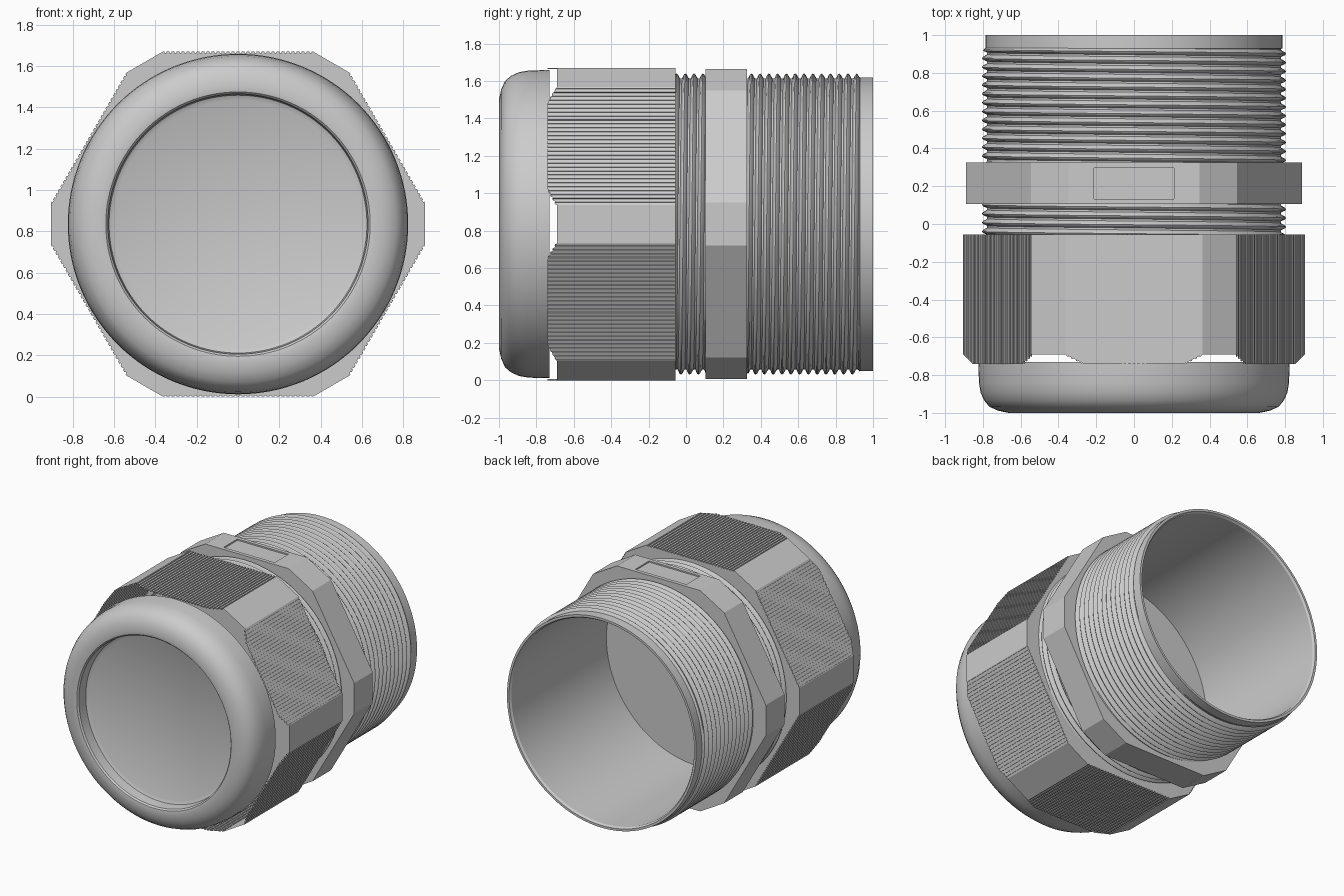
import bpy, bmesh, math
from mathutils import Vector

if "Cube" in bpy.data.objects:
    bpy.data.objects.remove(bpy.data.objects["Cube"])

CZ = 0.835  # height of the main axis

grey = bpy.data.materials.new("light_grey")
grey.use_nodes = True
grey.diffuse_color = (0.6, 0.6, 0.6, 1)
grey.node_tree.nodes["Principled BSDF"].inputs["Base Color"].default_value = (0.6, 0.6, 0.6, 1)


def finish(bm, name, smooth=None):
    mesh = bpy.data.meshes.new(name)
    bm.to_mesh(mesh)
    bm.free()
    obj = bpy.data.objects.new(name, mesh)
    bpy.context.collection.objects.link(obj)
    obj.location.z = CZ
    mesh.materials.append(grey)
    if smooth:
        bpy.ops.object.select_all(action='DESELECT')
        obj.select_set(True)
        bpy.context.view_layer.objects.active = obj
        bpy.ops.object.shade_smooth_by_angle(angle=math.radians(smooth))
    return obj


def lathe(name, point, count, smooth=30, segs=128):
    """Sweep point(i, turn) -> (radius, y) around the y axis."""
    bm = bmesh.new()
    cols = []
    for s in range(segs + 1):
        a = 2 * math.pi * s / segs
        col = []
        for i in range(count):
            r, y = point(i, s / segs)
            col.append(bm.verts.new((r * math.cos(a), y, r * math.sin(a))))
        cols.append(col)
    for c, d in zip(cols, cols[1:]):
        for i in range(count - 1):
            bm.faces.new((c[i], c[i + 1], d[i + 1], d[i]))
    bmesh.ops.remove_doubles(bm, verts=bm.verts, dist=1e-5)
    bmesh.ops.dissolve_degenerate(bm, edges=bm.edges, dist=1e-5)
    return finish(bm, name, smooth)


def revolve(name, profile):
    return lathe(name, lambda i, t: profile[i], len(profile))


def thread(name, start, end, root=0.778, depth=0.027, pitch=0.047):
    """Helical ridge that runs out at both ends."""
    shape = [(0, 0), (0.22, 0), (0.42, 0.8), (0.58, 1), (0.74, 0.8)]
    turns = int((end - start) / pitch) + 3

    def point(i, t):
        n, k = divmod(i, len(shape))
        u, h = shape[k]
        y = start + (n - 1 + u + t) * pitch
        fade = max(0, min(1, (end - y) / pitch * 2, (y - start) / pitch * 2))
        return root + depth * h * fade, max(start, min(end, y))
    return lathe(name, point, turns * len(shape), smooth=25)


def hex_outline(apothem, corner, ribs=0, depth=0.006):
    """Hexagon with trimmed corners and optional grooves on its flats."""
    half = apothem / math.sqrt(3) - 2 * (apothem * 2 / math.sqrt(3) - corner)
    flat = [(-half, apothem)]
    step = 2 * half / max(ribs, 1)
    for i in range(ribs):
        t = -half + i * step
        flat += [(t + step * f, apothem - d) for f, d in
                 ((0.3, 0), (0.3, depth), (0.7, depth), (0.7, 0))]
    flat.append((half, apothem))
    pts = []
    for k in range(6):
        a = math.radians(30 + 60 * k)
        pts += [(r * math.cos(a) - t * math.sin(a), r * math.sin(a) + t * math.cos(a))
                for t, r in flat]
    return pts


def ring_end(bm, y, normal_y, hole=0.77, segs=64):
    """Close an open end at y with a face that has a round hole."""
    rim = [e for e in bm.edges if e.is_boundary and all(abs(v.co.y - y) < 1e-5 for v in e.verts)]
    vs = [bm.verts.new((hole * math.cos(2 * math.pi * i / segs), y,
                        hole * math.sin(2 * math.pi * i / segs))) for i in range(segs)]
    inner = [bm.edges.new((vs[i - 1], vs[i])) for i in range(segs)]
    bmesh.ops.triangle_fill(bm, use_beauty=True, edges=rim + inner, normal=(0, normal_y, 0))


def prism(outline, y0, y1):
    bm = bmesh.new()
    a = [bm.verts.new((x, y0, z)) for x, z in outline]
    b = [bm.verts.new((x, y1, z)) for x, z in outline]
    for i in range(len(a)):
        bm.faces.new((a[i - 1], b[i - 1], b[i], a[i]))
    return bm, a


# Domed front cap with a shallow round recess
revolve("front_cap", [
    (0, -0.9), (0.6, -0.9), (0.624, -0.912), (0.63, -0.985), (0.64, -0.996), (0.665, -1),
    (0.72, -0.988), (0.765, -0.968), (0.793, -0.935), (0.812, -0.893), (0.821, -0.84), (0.824, -0.73)])

# Ribbed clamping nut with chamfered front corners
bm, front = prism(hex_outline(0.835, 0.905, ribs=30), -0.74, -0.055)
bm.faces.new(front)
for k in range(6):
    a = math.radians(60 * k)
    out = Vector((math.cos(a), 0, math.sin(a)))
    cut = bmesh.ops.bisect_plane(
        bm, geom=bm.verts[:] + bm.edges[:] + bm.faces[:], dist=1e-6,
        plane_co=out * 0.905 + Vector((0, -0.69, 0)),
        plane_no=out - Vector((0, 1, 0)), clear_outer=True)
    edges = [e for e in cut["geom_cut"] if isinstance(e, bmesh.types.BMEdge) and e.is_boundary]
    bmesh.ops.holes_fill(bm, edges=edges, sides=0)
ring_end(bm, -0.055, 1)
bmesh.ops.recalc_face_normals(bm, faces=bm.faces)
finish(bm, "clamping_nut")

# Hexagonal collar with a shallow rectangular pocket on top
bm, _ = prism(hex_outline(0.828, 0.89), 0.105, 0.325)
ring_end(bm, 0.105, -1)
ring_end(bm, 0.325, 1)
bmesh.ops.recalc_face_normals(bm, faces=bm.faces)
bm.normal_update()
top = max(bm.faces, key=lambda f: f.calc_center_median().z)
bmesh.ops.inset_individual(bm, faces=[top], thickness=0.04)
for v in top.verts:
    v.co.x = math.copysign(0.212, v.co.x)
pocket = bmesh.ops.extrude_discrete_faces(bm, faces=[top])["faces"][0]
bmesh.ops.translate(bm, verts=pocket.verts, vec=(0, 0, -0.01))
finish(bm, "hex_collar")

# Hollow body: open bore at the back, closed by a wall inside
revolve("hollow_body", [
    (0.776, -0.14), (0.776, 0.925), (0.785, 0.93), (0.785, 1), (0.768, 1),
    (0.758, 0.985), (0.758, -0.14), (0, -0.14)])

# Screw threads on both sides of the collar
thread("rear_thread", 0.31, 0.94)
thread("middle_thread", -0.09, 0.14)
